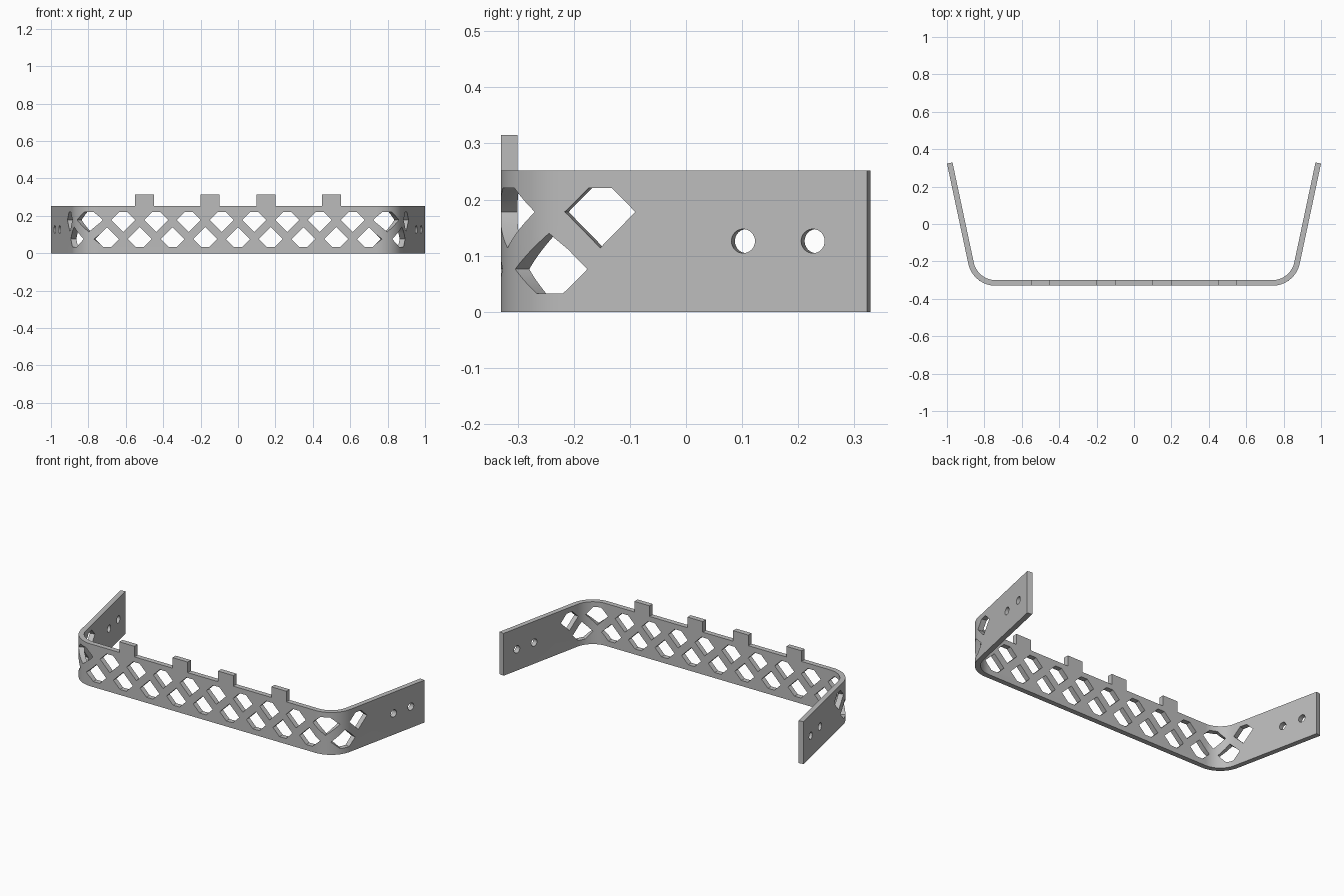
import bpy
import bmesh
from math import sin, cos, tan, pi, radians

cube = bpy.data.objects.get("Cube")
if cube:
    bpy.data.objects.remove(cube, do_unlink=True)

HEIGHT, TAB_TOP, THICK = 0.252, 0.315, 0.03
FRONT_Y = -0.33
BEND = radians(78)
OUTER_R = 0.15
INNER_R = OUTER_R - THICK
FLAT = 0.861 - OUTER_R * tan(BEND / 2)    # half length of the straight front
ARC = INNER_R * BEND                      # corner length along the inner face
HALF = FLAT + ARC + 0.546                 # half length of the unrolled strip
PITCH = 0.175
SEGMENTS = 24


def add_prism(bm, outline, y0, y1):
    """Extrude an (s, z) outline through the strip thickness."""
    face = bm.faces.new([bm.verts.new((s, y0, z)) for s, z in outline])
    new = bmesh.ops.extrude_face_region(bm, geom=[face])["geom"]
    verts = [g for g in new if isinstance(g, bmesh.types.BMVert)]
    bmesh.ops.translate(bm, verts=verts, vec=(0, y1 - y0, 0))


def make_object(name, bm):
    bmesh.ops.recalc_face_normals(bm, faces=bm.faces)
    mesh = bpy.data.meshes.new(name)
    bm.to_mesh(mesh)
    bm.free()
    obj = bpy.data.objects.new(name, mesh)
    bpy.context.collection.objects.link(obj)
    return obj


# Unrolled strip with four tabs on the top edge
outline = [(-HALF, 0), (HALF, 0), (HALF, HEIGHT)]
for c in (0.5, 0.15, -0.15, -0.5):
    outline += [(c + 0.05, HEIGHT), (c + 0.05, TAB_TOP),
                (c - 0.05, TAB_TOP), (c - 0.05, HEIGHT)]
outline.append((-HALF, HEIGHT))
bm = bmesh.new()
add_prism(bm, outline, 0, THICK)
band = make_object("bent_lattice_bracket", bm)

# Cutters: two staggered rows of clipped diamonds, and round bolt holes
bm = bmesh.new()
R, CLIP = 0.064, 0.043


def add_diamond(s, z, up):
    pts = [(-R, 0), (0, -R), (R, 0), (R - CLIP, CLIP), (CLIP - R, CLIP)]
    add_prism(bm, [(s + p, z + up * q) for p, q in pts], -0.05, THICK + 0.05)


for i in range(-5, 6):
    add_diamond(i * PITCH, 0.076, -1)
for i in range(-6, 6):
    add_diamond((i + 0.5) * PITCH, 0.178, 1)
for side in (-1, 1):
    for s in (1.223, 1.35):
        ring = [(side * s + 0.0215 * cos(2 * pi * k / 32),
                 0.126 + 0.0215 * sin(2 * pi * k / 32)) for k in range(32)]
        add_prism(bm, ring, -0.05, THICK + 0.05)
cutter = make_object("hole_cutter", bm)
cutter.hide_render = True

mod = band.modifiers.new("holes", "BOOLEAN")
mod.operation = "DIFFERENCE"
mod.solver = "EXACT"
mod.object = cutter
bpy.context.view_layer.update()
cut = band.evaluated_get(bpy.context.evaluated_depsgraph_get())
bm = bmesh.new()
bm.from_mesh(cut.to_mesh())
cut.to_mesh_clear()
band.modifiers.clear()
bpy.data.objects.remove(cutter, do_unlink=True)

# Slice the corner zones so that they can bend smoothly
bmesh.ops.triangulate(bm, faces=bm.faces)
for side in (-1, 1):
    for i in range(SEGMENTS + 1):
        s = side * (FLAT + ARC * i / SEGMENTS)
        bmesh.ops.bisect_plane(bm, geom=bm.verts[:] + bm.edges[:] + bm.faces[:],
                               dist=1e-5, plane_co=(s, 0, 0), plane_no=(1, 0, 0))

# Roll both ends of the strip round the corners
for v in bm.verts:
    s, depth = abs(v.co.x), v.co.y
    side = 1 if v.co.x > 0 else -1
    if s <= FLAT:
        v.co.y = FRONT_Y + depth
        continue
    angle = min((s - FLAT) / INNER_R, BEND)
    along = max(s - FLAT - ARC, 0)
    radius = OUTER_R - depth
    v.co.x = side * (FLAT + radius * sin(angle) + along * cos(angle))
    v.co.y = FRONT_Y + OUTER_R - radius * cos(angle) + along * sin(angle)
bm.to_mesh(band.data)
bm.free()

# Plain grey finish
mat = bpy.data.materials.new("plain grey")
mat.use_nodes = True
grey = (0.5, 0.5, 0.5, 1)
mat.diffuse_color = grey
mat.node_tree.nodes["Principled BSDF"].inputs["Base Color"].default_value = grey
band.data.materials.clear()
band.data.materials.append(mat)

bpy.ops.object.select_all(action="DESELECT")
band.select_set(True)
bpy.context.view_layer.objects.active = band
bpy.ops.object.shade_smooth_by_angle(angle=radians(30))
